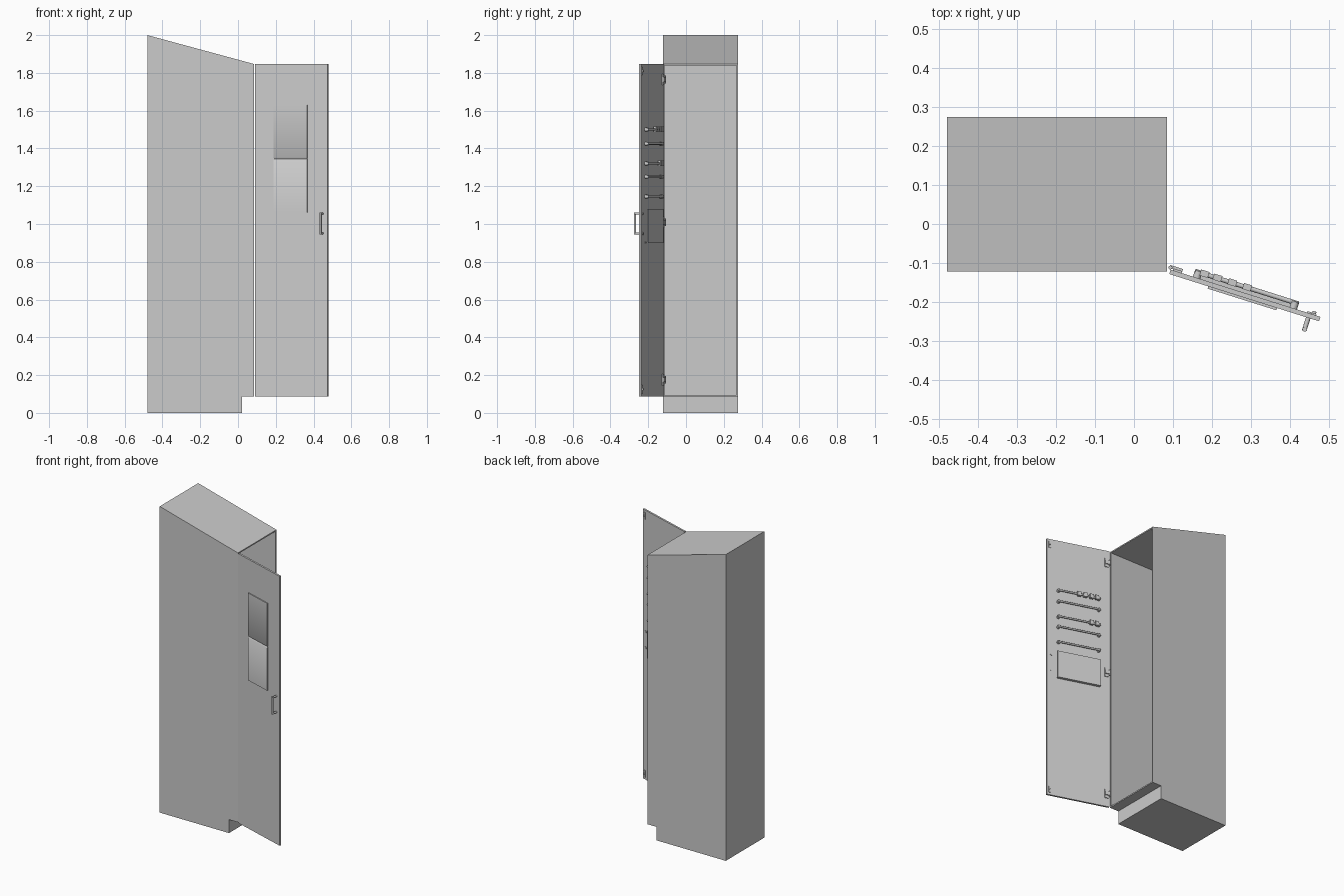
import bpy, bmesh, math
from mathutils import Matrix, Vector

if "Cube" in bpy.data.objects:
    bpy.data.objects.remove(bpy.data.objects["Cube"])

steel = bpy.data.materials.new("grey_steel")
steel.use_nodes = True
GREY = (0.6, 0.6, 0.6, 1)
steel.diffuse_color = GREY
steel.node_tree.nodes["Principled BSDF"].inputs["Base Color"].default_value = GREY

# Door space: x along the door from the hinge, y towards the inner side
DOOR = Matrix.Translation((0.094, -0.117, 0)) @ Matrix.Rotation(math.radians(-17.5), 4, 'Z')
WORLD = Matrix.Identity(4)


def finish(name, bm, frame=WORLD, smooth=None):
    bmesh.ops.recalc_face_normals(bm, faces=bm.faces)
    mesh = bpy.data.meshes.new(name)
    bm.to_mesh(mesh)
    bm.free()
    mesh.materials.append(steel)
    obj = bpy.data.objects.new(name, mesh)
    bpy.context.collection.objects.link(obj)
    obj.matrix_world = frame
    if smooth:
        bpy.ops.object.select_all(action='DESELECT')
        obj.select_set(True)
        bpy.context.view_layer.objects.active = obj
        bpy.ops.object.shade_smooth_by_angle(angle=math.radians(smooth))
    return obj


def add_box(bm, lo, hi):
    lo, hi = Vector(lo), Vector(hi)
    m = Matrix.Translation((lo + hi) / 2) @ Matrix.Diagonal((*(hi - lo), 1))
    bmesh.ops.create_cube(bm, size=1, matrix=m)


def box(name, lo, hi, frame=WORLD):
    bm = bmesh.new()
    add_box(bm, lo, hi)
    return finish(name, bm, frame)


def add_rod(bm, a, b, r, sides=12):
    a, b = Vector(a), Vector(b)
    m = Matrix.Translation((a + b) / 2) @ (b - a).to_track_quat('Z', 'Y').to_matrix().to_4x4()
    bmesh.ops.create_cone(bm, cap_ends=True, segments=sides, radius1=r, radius2=r,
                          depth=(b - a).length, matrix=m)


def extrude(name, points, direction, frame=WORLD, smooth=None):
    bm = bmesh.new()
    face = bm.faces.new([bm.verts.new(p) for p in points])
    ext = bmesh.ops.extrude_face_region(bm, geom=[face], use_keep_orig=True)
    verts = [v for v in ext["geom"] if isinstance(v, bmesh.types.BMVert)]
    bmesh.ops.translate(bm, verts=verts, vec=direction)
    return finish(name, bm, frame, smooth)


# Cabinet shell, open on the door side
X0, X1, Y0, Y1, Z0, Z1, T = -0.48, 0.085, -0.122, 0.275, 0.088, 1.847, 0.008
box("back_panel", (X0, Y0, Z0), (X0 + T, Y1, Z1))
box("side_panel_front", (X0 + T, Y0, Z0), (X1, Y0 + T, Z1))
box("side_panel_rear", (X0 + T, Y1 - T, Z0), (X1, Y1, Z1))
box("floor_panel", (X0 + T, Y0 + T, Z0), (X1, Y1 - T, Z0 + T))
box("ceiling_panel", (X0 + T, Y0 + T, Z1 - T), (X1, Y1 - T, Z1))
box("plinth", (X0, Y0, 0), (0.02, Y1, Z0))
extrude("sloped_roof", [(X0, Y0, Z1), (X1, Y0, Z1), (X0, Y0, 2)], (0, Y1 - Y0, 0))

# Door leaf
L = 0.403
box("door", (0, -0.012, Z0), (L, 0, Z1), DOOR)

# Shallow two-part front plate with a creased middle
top, mid, low, d = 1.63, 1.345, 1.06, -0.018
profile = [(-0.012, top), (d, top), (d, mid + 0.008), (d + 0.0055, mid),
           (d, mid - 0.008), (d, low), (-0.012, low)]
extrude("front_plate", [(0.105, y, z) for y, z in profile], (0.185, 0, 0), DOOR, 40)

# Bow handle
bm = bmesh.new()
for z in (0.95, 1.055):
    add_rod(bm, (0.374, -0.012, z), (0.374, -0.046, z), 0.006)
    add_rod(bm, (0.374, 0, z), (0.374, 0.004, z), 0.007)
add_rod(bm, (0.374, -0.043, 0.944), (0.374, -0.043, 1.061), 0.006)
finish("handle", bm, DOOR, 35)

# Inner hanging rails on short posts
for i, z in enumerate((1.5, 1.425, 1.32, 1.25, 1.145)):
    bm = bmesh.new()
    add_rod(bm, (0.061, 0.015, z), (0.339, 0.015, z), 0.006)
    for x in (0.07, 0.33):
        add_rod(bm, (x, 0, z), (x, 0.018, z), 0.010)
    finish(f"rail_{i + 1}", bm, DOOR, 35)

# Sliding clips on two of the rails
for z, spots in ((1.5, (0.075, 0.11, 0.15, 0.19)), (1.32, (0.075, 0.11))):
    bm = bmesh.new()
    for x in spots:
        add_box(bm, (x, 0.008, z - 0.012), (x + 0.022, 0.024, z + 0.016))
    finish("rail_clips", bm, DOOR)

# Document pocket
bm = bmesh.new()
add_box(bm, (0.061, 0.014, 0.9), (0.339, 0.018, 1.08))
add_box(bm, (0.061, 0, 0.9), (0.339, 0.014, 0.904))
finish("document_pocket", bm, DOOR)

# Hinges: leaf plate, arm and knuckle
for z in (1.765, 1.01, 0.175):
    bm = bmesh.new()
    add_box(bm, (0.006, 0, z - 0.03), (0.03, 0.005, z + 0.03))
    add_box(bm, (-0.004, 0.003, z - 0.012), (0.03, 0.011, z + 0.012))
    add_rod(bm, (-0.002, 0.005, z - 0.02), (-0.002, 0.005, z + 0.02), 0.005)
    finish("hinge", bm, DOOR, 35)

# Catches at the free edge
for z in (1.81, 0.125):
    bm = bmesh.new()
    add_box(bm, (L - 0.025, 0, z - 0.022), (L - 0.012, 0.004, z + 0.022))
    add_rod(bm, (L - 0.018, 0, z), (L - 0.018, 0.009, z), 0.005)
    finish("door_catch", bm, DOOR, 35)
